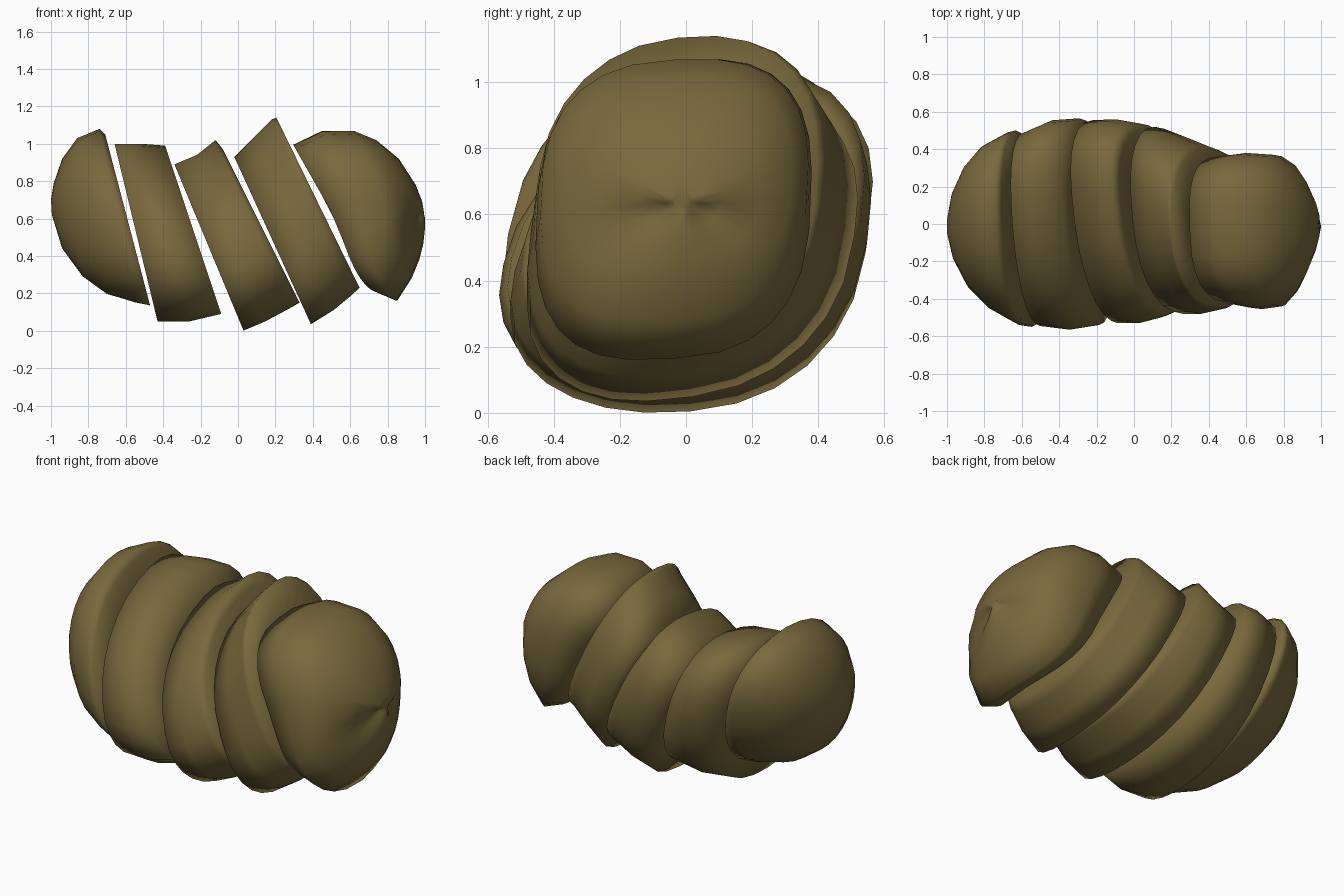
import bpy, bmesh, math

SIDES = 28

mat = bpy.data.materials.new("olive_brown")
mat.diffuse_color = (0.19, 0.14, 0.046, 1)


def spow(v, p):
    return math.copysign(abs(v) ** p, v)


def ring_points(ring, skew, twist, power, bow, scale=1.0):
    """Skewed rounded cross-section lying on a slanted cut plane."""
    tx, tz, bx, bz, y0, y1 = ring
    pts = []
    for i in range(SIDES):
        a = 2 * math.pi * i / SIDES
        y = spow(math.cos(a), power) * scale
        u = spow(math.sin(a + skew + twist * math.sin(a)), power) * scale
        x = (tx + bx) / 2 + u * (tx - bx) / 2 - bow * y * y * max(0, -u)
        pts.append((x, (y0 + y1) / 2 + y * (y1 - y0) / 2,
                    (tz + bz) / 2 + u * (tz - bz) / 2))
    return pts


def make_slice(name, rings, skew, power, twist=0.0, bow=0.0):
    """Loft the rings into one closed slice; skew and power run start to end."""
    n = len(rings) - 1
    sets = []
    for k, r in enumerate(rings):
        t = k / n
        sets.append((r, skew[0] + (skew[1] - skew[0]) * t, twist,
                     power[0] + (power[1] - power[0]) * t, bow))
    # cut faces get an inner ring so the smooth shading rolls over the rim
    layers = [ring_points(*sets[0], 0.6)] + [ring_points(*s) for s in sets]
    layers.append(ring_points(*sets[-1], 0.6))
    bm = bmesh.new()
    loops = [[bm.verts.new(p) for p in layer] for layer in layers]
    for a, b in zip(loops, loops[1:]):
        for i in range(SIDES):
            j = (i + 1) % SIDES
            bm.faces.new((a[i], a[j], b[j], b[i]))
    bm.faces.new(loops[0])
    bm.faces.new(loops[-1][::-1])
    bmesh.ops.recalc_face_normals(bm, faces=bm.faces)
    for f in bm.faces:
        f.smooth = True
    me = bpy.data.meshes.new(name)
    bm.to_mesh(me)
    bm.free()
    me.materials.append(mat)
    bpy.context.collection.objects.link(bpy.data.objects.new(name, me))


# Each ring: top x, top z, bottom x, bottom z, y min, y max
# Rounded left end
make_slice("left_end_slice", [
    (-1.00, 0.70, -0.995, 0.62, -0.06, 0.03),
    (-0.985, 0.79, -0.94, 0.44, -0.20, 0.17),
    (-0.94, 0.92, -0.83, 0.29, -0.35, 0.31),
    (-0.86, 1.03, -0.70, 0.195, -0.46, 0.42),
    (-0.74, 1.08, -0.55, 0.15, -0.54, 0.49),
    (-0.71, 1.05, -0.47, 0.135, -0.55, 0.50)], (0.2, 0.33), (0.95, 0.92), -0.05)

# Three middle slices
make_slice("middle_left_slice", [
    (-0.66, 1.00, -0.43, 0.05, -0.545, 0.49),
    (-0.52, 1.00, -0.26, 0.05, -0.565, 0.555),
    (-0.39, 0.99, -0.09, 0.09, -0.54, 0.565)], (0.33, 0.33), (0.92, 0.92), 0.13)

make_slice("middle_slice", [
    (-0.34, 0.89, 0.03, 0.0, -0.53, 0.555),
    (-0.22, 0.94, 0.15, 0.05, -0.53, 0.56),
    (-0.12, 1.02, 0.28, 0.12, -0.50, 0.54),
    (-0.08, 0.97, 0.33, 0.15, -0.48, 0.51)], (0.33, 0.25), (0.9, 0.88), 0.18)

make_slice("middle_right_slice", [
    (-0.02, 0.93, 0.39, 0.035, -0.48, 0.52),
    (0.08, 1.03, 0.51, 0.11, -0.48, 0.47),
    (0.18, 1.13, 0.61, 0.19, -0.46, 0.42),
    (0.205, 1.14, 0.65, 0.23, -0.45, 0.40)], (0.32, 0.12), (0.86, 0.86), 0.05)

# Rounded right end
make_slice("right_end_slice", [
    (0.295, 0.995, 0.74, 0.21, -0.43, 0.36),
    (0.45, 1.07, 0.855, 0.16, -0.455, 0.38),
    (0.62, 1.07, 0.93, 0.28, -0.44, 0.37),
    (0.74, 1.02, 0.97, 0.38, -0.37, 0.32),
    (0.86, 0.92, 0.99, 0.46, -0.26, 0.23),
    (0.95, 0.78, 1.00, 0.55, -0.14, 0.11),
    (0.985, 0.69, 1.00, 0.60, -0.06, 0.04)], (0.18, 0.0), (0.7, 0.88), 0.0, 0.08)
